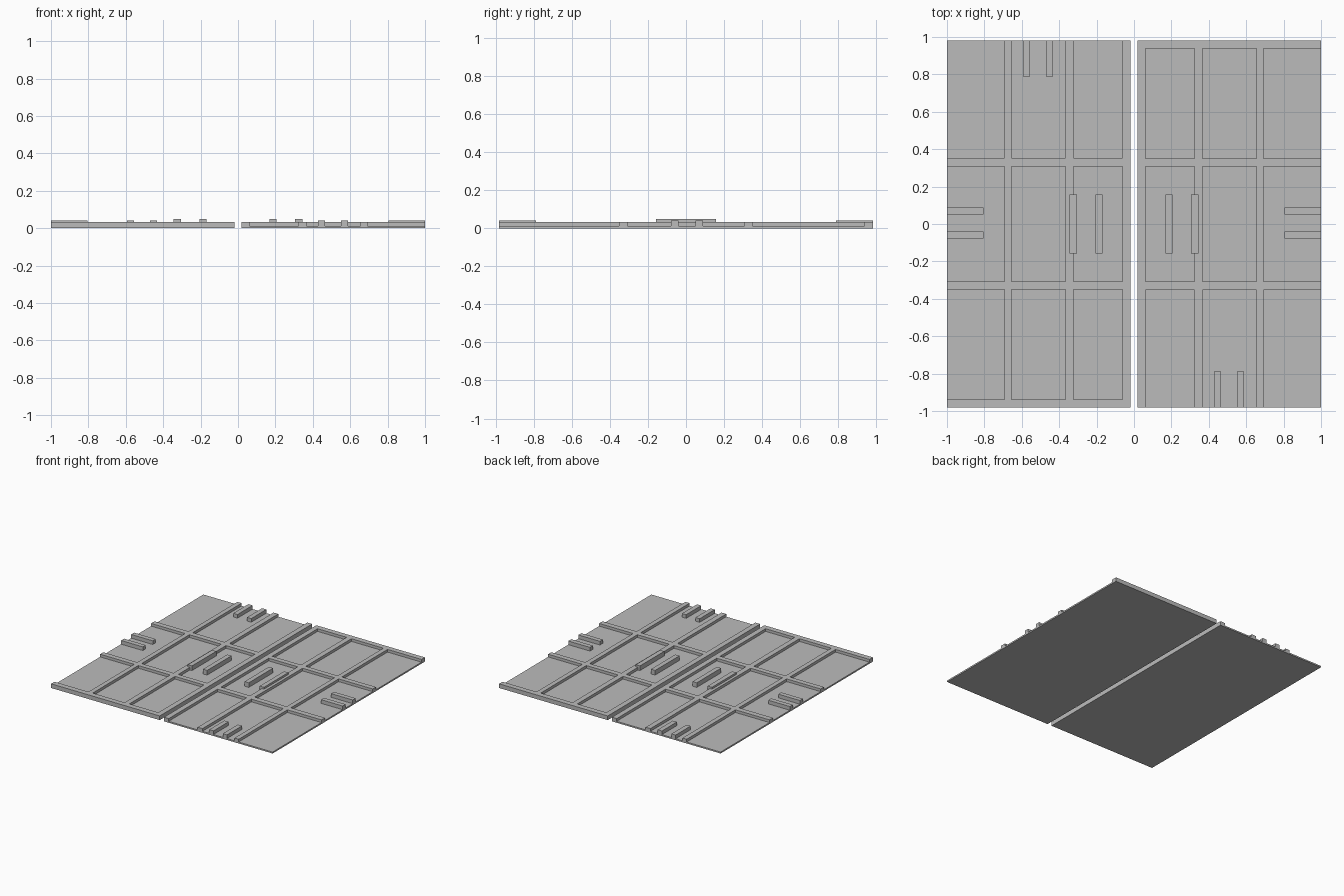
import bpy
import bmesh
from mathutils import Matrix

cube = bpy.data.objects.get("Cube")
if cube:
    bpy.data.objects.remove(cube, do_unlink=True)

FLOOR, RIB_TOP = 0.012, 0.034
LOW_TOP, HIGH_TOP = 0.042, 0.05

grey = bpy.data.materials.new("plain_grey")
grey.use_nodes = True
colour = (0.5, 0.5, 0.5, 1)
grey.diffuse_color = colour
grey.node_tree.nodes["Principled BSDF"].inputs["Base Color"].default_value = colour


def finish(name, bm):
    bmesh.ops.recalc_face_normals(bm, faces=bm.faces)
    mesh = bpy.data.meshes.new(name)
    bm.to_mesh(mesh)
    bm.free()
    mesh.materials.append(grey)
    obj = bpy.data.objects.new(name, mesh)
    bpy.context.collection.objects.link(obj)
    return obj


def raise_faces(bm, faces, height):
    new = bmesh.ops.extrude_face_region(bm, geom=faces)["geom"]
    verts = [g for g in new if isinstance(g, bmesh.types.BMVert)]
    bmesh.ops.translate(bm, verts=verts, vec=(0, 0, height))
    return [g for g in new if isinstance(g, bmesh.types.BMFace)]


def panel(name, turn):
    # Bays alternate with ribs, starting with a bay at the two open sides
    xs = [-1, -0.693, -0.655, -0.367, -0.324, -0.062, -0.019]
    ys = [0.982, 0.352, 0.308, -0.308, -0.35, -0.938, -0.982]
    bm = bmesh.new()
    grid = [[bm.verts.new((x, y, 0)) for y in ys] for x in xs]
    bays = set()
    for i in range(len(xs) - 1):
        for j in range(len(ys) - 1):
            bm.faces.new((grid[i][j], grid[i + 1][j],
                          grid[i + 1][j + 1], grid[i][j + 1]))
            if i % 2 == 0 and j % 2 == 0:
                bays.add((round((xs[i] + xs[i + 1]) / 2, 3),
                          round((ys[j] + ys[j + 1]) / 2, 3)))
    # Thicken the base plate, then raise the ribs from it
    top = raise_faces(bm, bm.faces[:], FLOOR)

    def is_rib(face):
        c = face.calc_center_median()
        return not any(abs(c.x - x) < 0.005 and abs(c.y - y) < 0.005 for x, y in bays)

    raise_faces(bm, [f for f in top if is_rib(f)], RIB_TOP - FLOOR)
    if turn:
        bmesh.ops.rotate(bm, verts=bm.verts, matrix=Matrix.Rotation(3.14159265, 3, "Z"))
    return finish(name, bm)


def bar(name, x0, x1, y0, y1, top):
    bm = bmesh.new()
    bmesh.ops.create_cube(bm, size=1)
    for v in bm.verts:
        v.co = (x1 if v.co.x > 0 else x0,
                y1 if v.co.y > 0 else y0,
                top if v.co.z > 0 else FLOOR - 0.004)
    return finish(name, bm)


panel("right_panel", False)
panel("left_panel", True)

# Bars on both halves: tall handles near the seam, low guides on the outer sides
for side, s in (("right", -1), ("left", 1)):
    for place, x in (("inner", 0.188), ("outer", 0.325)):
        bar(f"{side}_{place}_handle", s * x - 0.019, s * x + 0.019, -0.157, 0.157, HIGH_TOP)
    for place, y in (("front", -0.059), ("back", 0.07)):
        x0, x1 = sorted((s * 0.805, s))
        bar(f"{side}_{place}_side_guide", x0, x1, y - 0.019, y + 0.019, LOW_TOP)

# Low guides on the open front and back edges
for place, s, xs in (("back", 1, (-0.575, -0.451)), ("front", -1, (0.447, 0.569))):
    for n, x in enumerate(xs):
        y0, y1 = sorted((s * 0.788, s * 0.982))
        bar(f"{place}_edge_guide_{n + 1}", x - 0.019, x + 0.019, y0, y1, LOW_TOP)
